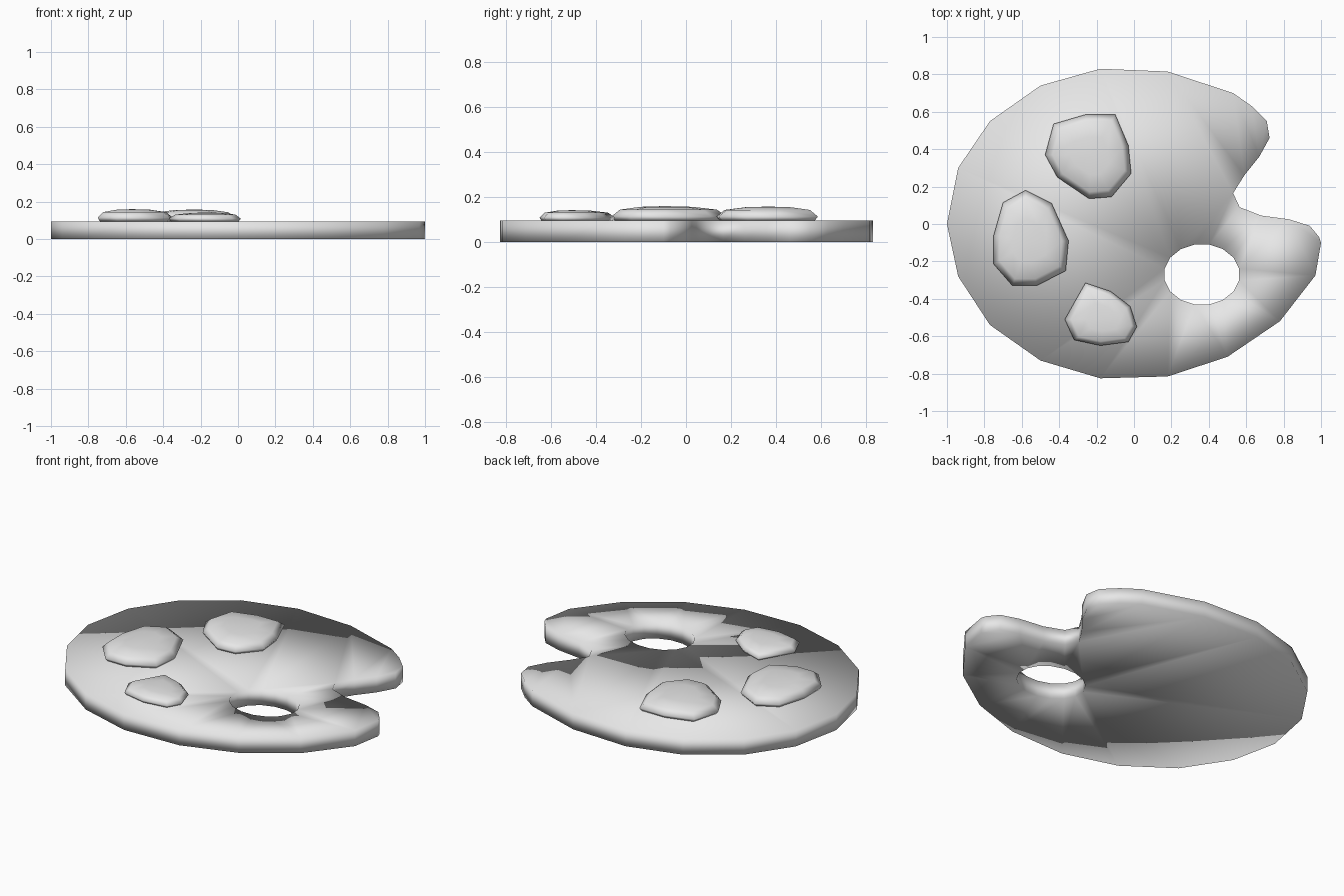
import bpy
import bmesh
import math
from mathutils import Vector

old = bpy.data.objects.get("Cube")
if old:
    bpy.data.objects.remove(old, do_unlink=True)

BOARD_TOP = 0.095

grey = bpy.data.materials.new("plain grey")
grey.use_nodes = True
colour = (0.8, 0.8, 0.8, 1)
grey.diffuse_color = colour
grey.node_tree.nodes["Principled BSDF"].inputs["Base Color"].default_value = colour


def finish(bm, name):
    """Turn a bmesh into a smooth, grey, named object."""
    bmesh.ops.recalc_face_normals(bm, faces=bm.faces[:])
    for face in bm.faces:
        face.smooth = True
    mesh = bpy.data.meshes.new(name)
    bm.to_mesh(mesh)
    bm.free()
    mesh.materials.append(grey)
    obj = bpy.data.objects.new(name, mesh)
    bpy.context.collection.objects.link(obj)
    return obj


def add_loop(bm, points):
    """Closed loop of edges on the ground."""
    verts = [bm.verts.new((x, y, 0)) for x, y in points]
    return [bm.edges.new((a, b)) for a, b in zip(verts, verts[1:] + verts[:1])]


def build_board(outline, hole):
    bm = bmesh.new()
    edges = add_loop(bm, outline) + add_loop(bm, hole)
    bmesh.ops.triangle_fill(bm, edges=edges, use_beauty=True, normal=(0, 0, 1))
    # Thicken the flat sheet upward, keeping the underside
    result = bmesh.ops.extrude_face_region(bm, geom=bm.faces[:], use_keep_orig=True)
    raised = [g for g in result["geom"] if isinstance(g, bmesh.types.BMVert)]
    bmesh.ops.translate(bm, verts=raised, vec=(0, 0, BOARD_TOP))
    return finish(bm, "palette_board")


def build_blob(name, outline, height):
    """Low faceted dome lofted from scaled copies of its outline."""
    bm = bmesh.new()
    points = [Vector((x, y, 0)) for x, y in outline]
    centre = sum(points, Vector()) / len(points)
    rings = []
    for scale, rise in ((0.94, 0), (1, 0.3), (0.84, 0.76), (0.45, 0.95)):
        lift = Vector((0, 0, BOARD_TOP + rise * height))
        rings.append([bm.verts.new(centre + (p - centre) * scale + lift) for p in points])
    tip = bm.verts.new(centre + Vector((0, 0, BOARD_TOP + height)))
    count = len(points)
    for i in range(count):
        j = (i + 1) % count
        for low, high in zip(rings, rings[1:]):
            bm.faces.new((low[i], low[j], high[j], high[i]))
        bm.faces.new((rings[-1][i], rings[-1][j], tip))
    bm.faces.new(rings[0][::-1])
    return finish(bm, name)


# Board: rounded body with a notch on the left side and a thumb hole
board_outline = [
    (-1, 0), (-.94, .3), (-.77, .55), (-.5, .74), (-.18, .83), (.18, .815),
    (.53, .7), (.63, .63), (.71, .55), (.725, .46), (.67, .36), (.59, .26),
    (.53, .165), (.565, .09), (.68, .045), (.83, .025), (.94, -.01), (.99, -.07),
    (1, -.1), (.97, -.275), (.78, -.52), (.5, -.71), (.18, -.815), (-.18, -.825),
    (-.5, -.73), (-.77, -.54), (-.94, -.28),
]
SIDES = 16
thumb_hole = []
for i in range(SIDES):
    angle = math.tau * (i + 0.5) / SIDES
    thumb_hole.append((0.363 + 0.203 * math.cos(angle), -0.27 + 0.163 * math.sin(angle)))
build_board(board_outline, thumb_hole)

# Paint blobs
build_blob("back_paint_blob", [
    (-.43, .535), (-.26, .585), (-.1, .585), (-.03, .42), (-.015, .27),
    (-.12, .145), (-.24, .135), (-.41, .25), (-.475, .37)], 0.063)
build_blob("middle_paint_blob", [
    (-.58, .18), (-.44, .11), (-.35, -.09), (-.365, -.25), (-.52, -.33),
    (-.65, -.33), (-.75, -.215), (-.75, -.06), (-.7, .115)], 0.065)
build_blob("front_paint_blob", [
    (-.26, -.315), (-.125, -.36), (-.02, -.44), (.015, -.55), (-.03, -.63),
    (-.18, -.65), (-.32, -.62), (-.37, -.51)], 0.047)
